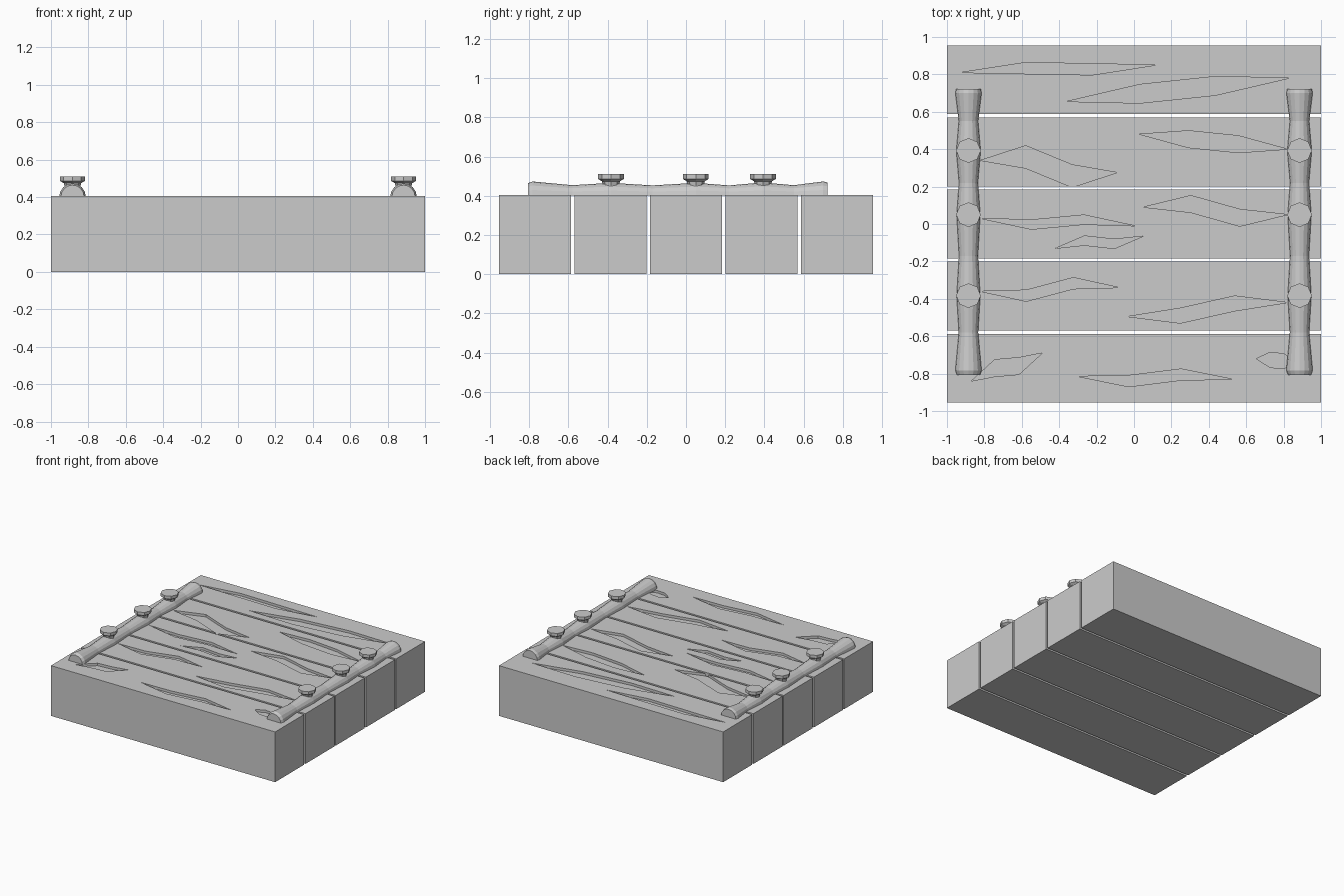
import bpy, bmesh, math

if "Cube" in bpy.data.objects:
    bpy.data.objects.remove(bpy.data.objects["Cube"])

TOP = 0.405      # plank top height
DEPTH = 0.02     # carved grain depth


def make(name, bm):
    bmesh.ops.recalc_face_normals(bm, faces=bm.faces)
    me = bpy.data.meshes.new(name)
    bm.to_mesh(me)
    bm.free()
    ob = bpy.data.objects.new(name, me)
    bpy.context.collection.objects.link(ob)
    return ob


def extrude(bm, pts, z0, z1):
    face = bm.faces.new([bm.verts.new((x, y, z0)) for x, y in pts])
    up = bmesh.ops.extrude_face_region(bm, geom=[face])["geom"]
    bmesh.ops.translate(bm, vec=(0, 0, z1 - z0),
                        verts=[v for v in up if isinstance(v, bmesh.types.BMVert)])


def loft(bm, rings):
    loops = [[bm.verts.new(p) for p in r] for r in rings]
    n = len(loops[0])
    for a, b in zip(loops, loops[1:]):
        for i in range(n):
            j = (i + 1) % n
            bm.faces.new((a[i], a[j], b[j], b[i]))
    bm.faces.new(loops[0])
    bm.faces.new(loops[-1])


def sliver(x0, y0, x1, y1, w, bend):
    """Pointed, kinked outline from one tip to the other."""
    def at(t, off):
        return x0 + (x1 - x0) * t, y0 + (y1 - y0) * t + off
    return [at(0, 0), at(.33, bend - w), at(.67, -bend - w), at(1, 0),
            at(.67, -bend + w), at(.33, bend + w)]


# carved grain: tip to tip, half width, bend
grains = [
    (-.87, -.84, -.49, -.69, .045, .02), (-.3, -.815, .525, -.83, .03, -.02),
    (.655, -.72, .87, -.74, .04, 0),
    (-.82, -.36, -.08, -.34, .03, -.03), (-.035, -.495, .82, -.42, .04, -.02),
    (-.82, .03, .005, -.01, .025, -.02), (-.42, -.13, .05, -.065, .025, .02),
    (.05, .09, .82, .05, .045, .03),
    (-.82, .34, -.09, .275, .06, .04), (.03, .48, .82, .4, .045, 0),
    (-.925, .81, .12, .85, .03, .01), (-.36, .655, .83, .78, .05, 0),
]
bm = bmesh.new()
for g in grains:
    extrude(bm, sliver(*g), TOP - DEPTH, TOP + .05)
cutter = make("grain_cutter", bm)
cutter.hide_render = True

# five planks with the grain carved in
for i in range(5):
    y0 = -.955 + .3855 * i
    y1 = y0 + .368
    bm = bmesh.new()
    extrude(bm, [(-1, y0), (1, y0), (1, y1), (-1, y1)], 0, TOP)
    plank = make(f"plank_{i + 1}", bm)
    mod = plank.modifiers.new("grain", 'BOOLEAN')
    mod.operation, mod.solver, mod.object = 'DIFFERENCE', 'EXACT', cutter
    carved = bpy.data.meshes.new_from_object(
        plank.evaluated_get(bpy.context.evaluated_depsgraph_get()))
    plank.modifiers.clear()
    plank.data = carved
bpy.data.objects.remove(cutter)

# half-round rail profile: y, radius (swells at ends and rivets)
rail = [(-.807, .062), (-.783, .071), (-.58, .052), (-.385, .064), (-.17, .051),
        (.05, .064), (.22, .051), (.39, .066), (.55, .052), (.70, .071), (.722, .066)]
# rivet profile: z, radius
rivet = [(.40, .052), (.455, .042), (.474, .046), (.486, .066), (.51, .066)]

for side, sx in (("left", -.885), ("right", .885)):
    bm = bmesh.new()
    arc = [math.pi * k / 8 for k in range(9)]
    loft(bm, [[(sx + r * math.cos(a), y, TOP - .003 + r * math.sin(a)) for a in arc]
              for y, r in rail])
    make(f"rail_{side}", bm)
    for n, y in enumerate((-.383, .05, .393)):
        bm = bmesh.new()
        octagon = [math.pi * k / 4 for k in range(8)]
        loft(bm, [[(sx + r * math.cos(a), y + r * math.sin(a), z) for a in octagon]
                  for z, r in rivet])
        make(f"rivet_{side}_{n + 1}", bm)
